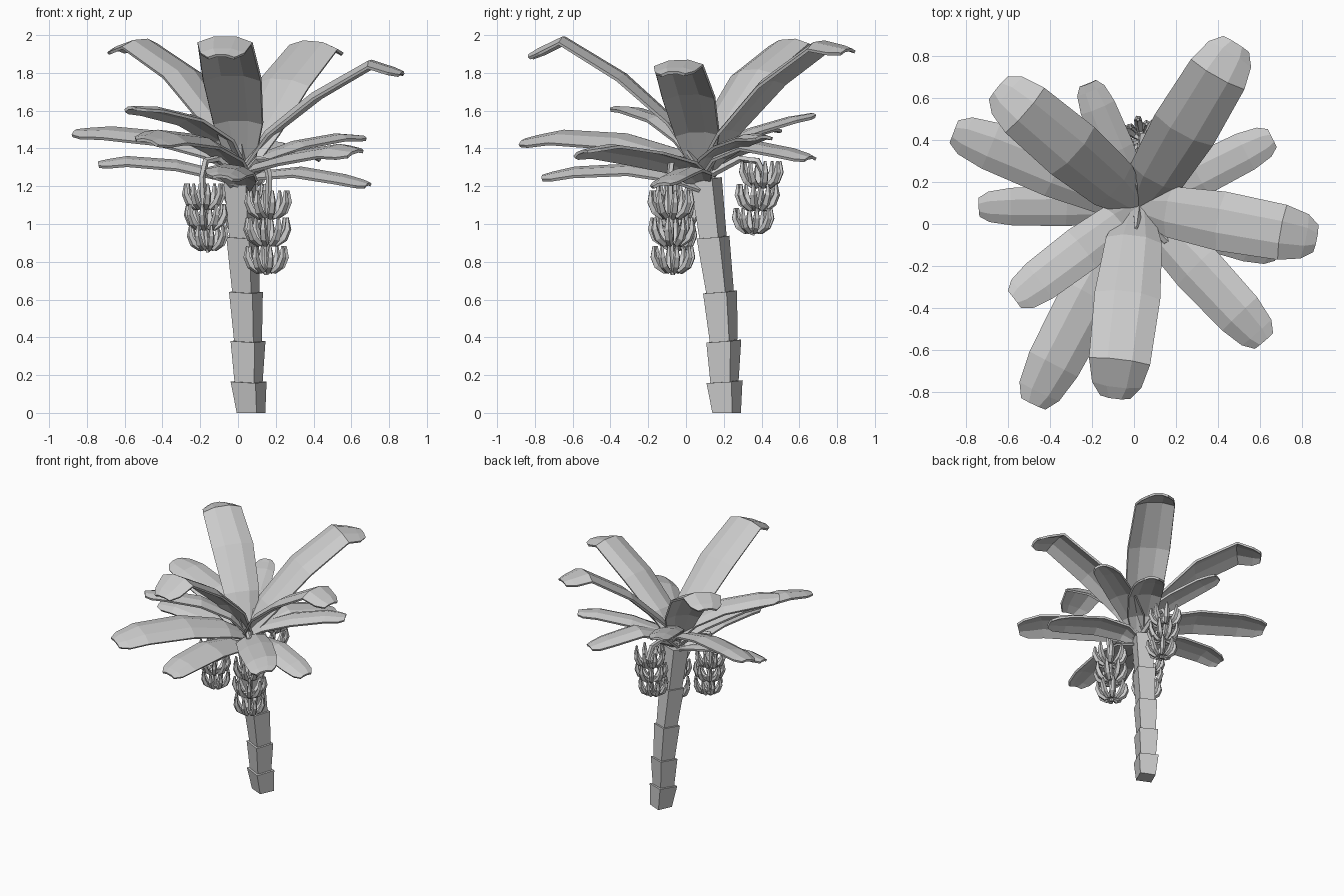
import bpy, bmesh, math
from mathutils import Vector as V

if "Cube" in bpy.data.objects:
    bpy.data.objects.remove(bpy.data.objects["Cube"])


def make(name, bm):
    bmesh.ops.recalc_face_normals(bm, faces=bm.faces[:])
    me = bpy.data.meshes.new(name)
    bm.to_mesh(me)
    bm.free()
    ob = bpy.data.objects.new(name, me)
    bpy.context.collection.objects.link(ob)
    return ob


def bridge(bm, rings, closed=True):
    n = len(rings[0])
    for a, b in zip(rings, rings[1:]):
        for i in range(n if closed else n - 1):
            j = (i + 1) % n
            bm.faces.new((a[i], a[j], b[j], b[i]))


def tube(bm, pts, radii, sides):
    """Sweep a polygon along points, with capped ends."""
    pts = [V(p) for p in pts]
    ref = (pts[-1] - pts[0]).cross(V((0.31, 0.17, 0.9))).normalized()
    rings = []
    for k, p in enumerate(pts):
        t = (pts[min(k + 1, len(pts) - 1)] - pts[max(k - 1, 0)]).normalized()
        u = (ref - t * ref.dot(t)).normalized()
        w = t.cross(u)
        rings.append([bm.verts.new(p + radii[k] * (u * math.cos(a) + w * math.sin(a)))
                      for a in (2 * math.pi * i / sides for i in range(sides))])
    bridge(bm, rings)
    bm.faces.new(rings[0])
    bm.faces.new(rings[-1])


# Trunk: stacked four-sided segments, each flaring towards its top
centres = [(.069, .215, 0), (.056, .204, .165), (.053, .2, .38),
           (.042, .18, .64), (.025, .143, .93), (.008, .105, 1.24)]
bm = bmesh.new()
for k in range(5):
    rings = []
    for (x, y, z), r in ((centres[k], .081 - .001 * k), (centres[k + 1], .102 - .003 * k)):
        rings.append([bm.verts.new((x + r * math.cos(math.radians(21 + 90 * i)),
                                    y + r * math.sin(math.radians(21 + 90 * i)),
                                    z + .008 * math.sin(math.radians(90 * i)) * (z > 0)))
                      for i in range(4)])
    bridge(bm, rings)
    bm.faces.new(rings[0])
    bm.faces.new(rings[1])
make("trunk", bm)

# Leaves: tip x, tip y, width, roll, heights at five stations from crown to tip
leaves = [
    (.49, .86, .31, .08, (1.30, 1.50, 1.76, 1.96, 1.92)),
    (-.09, -.83, .31, 0, (1.30, 1.55, 1.79, 1.985, 1.89)),
    (.87, -.07, .28, .04, (1.29, 1.49, 1.69, 1.86, 1.80)),
    (-.65, .65, .30, -.06, (1.30, 1.55, 1.81, 1.97, 1.92)),
    (.66, .41, .20, .05, (1.27, 1.36, 1.43, 1.47, 1.46)),
    (.62, -.56, .25, .25, (1.25, 1.32, 1.37, 1.405, 1.38)),
    (-.48, -.86, .28, -.22, (1.28, 1.38, 1.46, 1.48, 1.44)),
    (-.57, -.36, .22, .08, (1.30, 1.45, 1.56, 1.61, 1.615)),
    (-.86, .44, .25, -.2, (1.28, 1.39, 1.47, 1.50, 1.49)),
    (-.22, .67, .18, 0, (1.30, 1.43, 1.50, 1.56, 1.58)),
    (.69, -.13, .21, .15, (1.21, 1.27, 1.29, 1.25, 1.21)),
    (-.74, .08, .19, -.2, (1.21, 1.27, 1.325, 1.345, 1.32)),
    (.39, .66, .24, .08, (1.24, 1.36, 1.43, 1.39, 1.35)),
    (-.08, -.76, .24, -.15, (1.19, 1.26, 1.305, 1.29, 1.25)),
]
stations = ((0, .42), (.16, .85), (.45, 1), (.8, .93), (.94, .75), (1, .45))
section = ((-.5, -.11), (-.2, 0), (.2, 0), (.5, -.11))
for n, (tx, ty, width, roll, heights) in enumerate(leaves):
    base, tip = V((.02, .085, 0)), V((tx, ty, 0))
    across = V((0, 0, 1)).cross(tip - base).normalized()
    heights = heights[:4] + (heights[3] * .35 + heights[4] * .65, heights[4])
    path = [base.lerp(tip, f) + V((0, 0, z)) for (f, _), z in zip(stations, heights)]
    bm = bmesh.new()
    rows = []
    for k, p in enumerate(path):
        t = (path[min(k + 1, 5)] - path[max(k - 1, 0)]).normalized()
        normal = t.cross(across)
        side = across * math.cos(roll) + normal * math.sin(roll)
        up = t.cross(side)
        w = width * stations[k][1]
        rows.append([bm.verts.new(p + side * a * w + up * b * w) for a, b in section])
    bridge(bm, rows, False)
    ob = make(f"leaf_{n + 1}", bm)
    mod = ob.modifiers.new("thickness", "SOLIDIFY")
    mod.thickness = .016
    mod.offset = 0

# Young rolled shoot in the crown
bm = bmesh.new()
tube(bm, [(.02, .08, 1.25), (.015, .03, 1.4), (.01, -.02, 1.5)], (.03, .02, .008), 5)
make("shoot", bm)

# Banana bunches: x, y, top of bunch, bottom of bunch, lean of the lower end
bunches = [(.165, -.085, 1.17, .74, (-.015, .015)),
           (-.19, -.05, 1.185, .86, (.03, 0)),
           (.04, .42, 1.31, .95, (0, -.065))]
for n, (x, y, top, bottom, lean) in enumerate(bunches):
    h = top - bottom
    axis = lambda z: V((x + lean[0] * (top - z) / h, y + lean[1] * (top - z) / h, z))
    # Hanging stalk
    bm = bmesh.new()
    tube(bm, [(.02, .085, 1.24), (x * .6 + .01, y * .6 + .03, 1.345),
              (x * .9, y * .9, 1.335), (x, y, 1.25), axis(top - .1), axis(bottom - .01)],
         (.022, .02, .02, .018, .016, .012), 5)
    make(f"bunch_stalk_{n + 1}", bm)
    # Three tiers of fruit curving outwards and up
    bm = bmesh.new()
    for tier in range(3):
        size = (1, 1, .95)[tier] * (h / .43) ** .3
        c = axis(top - h * (tier + 1) / 3)
        for i in range(8):
            a = 2 * math.pi * (i + .5 * (tier % 2)) / 8 + .2
            d = V((math.cos(a), math.sin(a), 0))
            curve = ((.01, .02), (.05, .012), (.088, .042), (.11, .09), (.108, .15))
            tube(bm, [c + (d * r + V((0, 0, z))) * size for r, z in curve],
                 [q * size for q in (.008, .018, .023, .02, .008)], 5)
    make(f"bananas_{n + 1}", bm)
